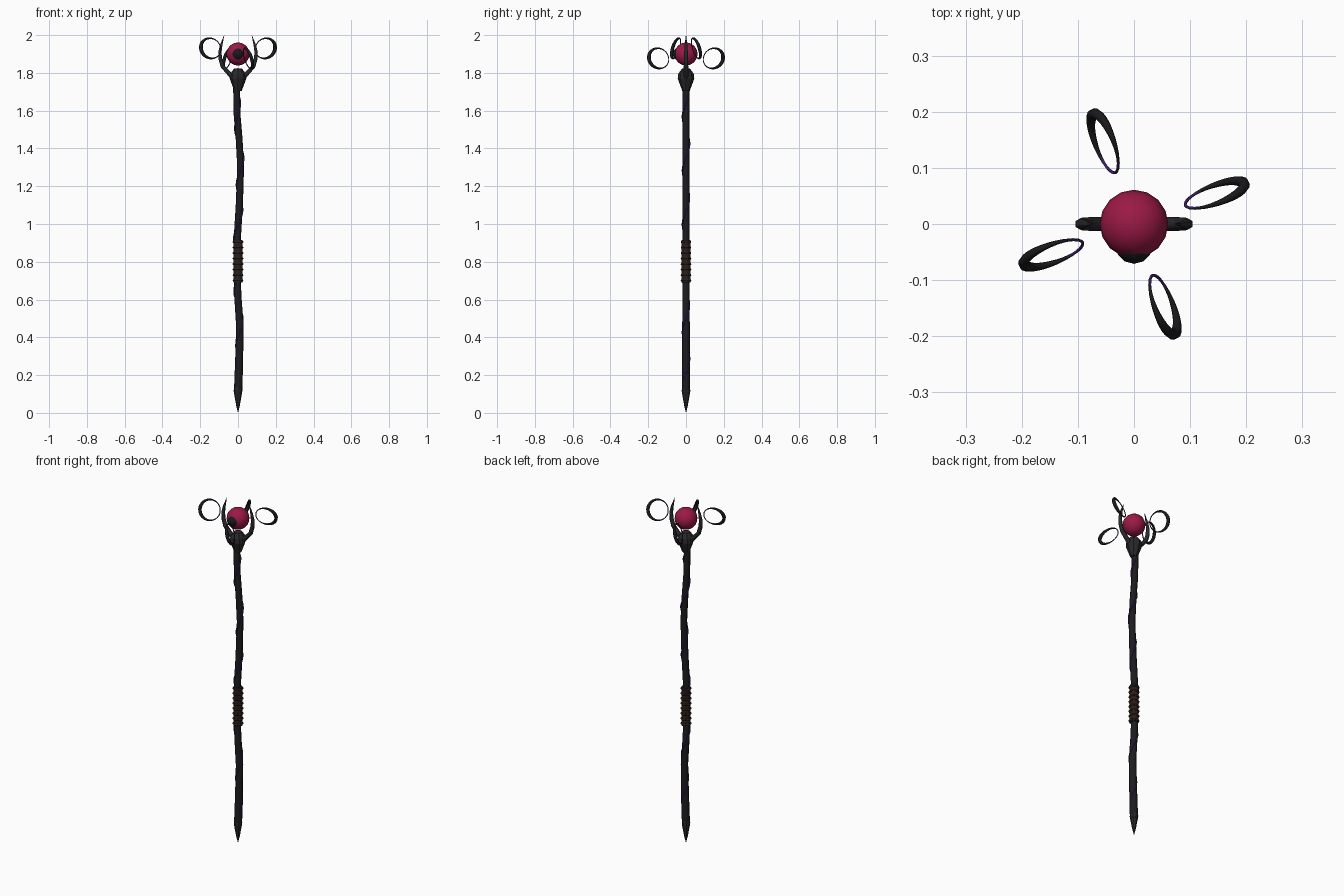
import bpy, bmesh, math
from mathutils import Vector, Matrix

if "Cube" in bpy.data.objects:
    bpy.data.objects.remove(bpy.data.objects["Cube"])

TAU = 2 * math.pi


def mat(name, col):
    m = bpy.data.materials.new(name)
    m.diffuse_color = (*col, 1)
    m.use_nodes = True
    m.node_tree.nodes["Principled BSDF"].inputs["Base Color"].default_value = m.diffuse_color
    return m


WOOD = mat("dark_wood", (0.012, 0.011, 0.014))
IRON = mat("dark_iron", (0.022, 0.022, 0.026))
LEATHER = mat("leather", (0.025, 0.013, 0.009))
VIOLET = mat("violet", (0.06, 0.015, 0.16))
CRIMSON = mat("crimson", (0.33, 0.01, 0.06))
BLACK = mat("black", (0.01, 0.01, 0.012))


def tube(name, pts, radii, material, res=2, cyclic=False):
    """Tube through points with a radius at each one, turned into a mesh."""
    cu = bpy.data.curves.new(name, 'CURVE')
    cu.dimensions = '3D'
    cu.bevel_depth = 1.0
    cu.bevel_resolution = res
    cu.use_fill_caps = True
    sp = cu.splines.new('POLY')
    sp.points.add(len(pts) - 1)
    for p, co, r in zip(sp.points, pts, radii):
        p.co = (*co, 1)
        p.radius = r
    sp.use_cyclic_u = cyclic
    tmp = bpy.data.objects.new(name + "_curve", cu)
    bpy.context.collection.objects.link(tmp)
    dg = bpy.context.evaluated_depsgraph_get()
    me = bpy.data.meshes.new_from_object(tmp.evaluated_get(dg))
    bpy.data.objects.remove(tmp)
    ob = bpy.data.objects.new(name, me)
    bpy.context.collection.objects.link(ob)
    me.materials.clear()
    me.materials.append(material)
    return ob


def lathe(name, profile, material, sides=8):
    """Faceted solid of revolution about z."""
    bm = bmesh.new()
    vs = [bm.verts.new((r, 0, z)) for r, z in profile]
    es = [bm.edges.new(e) for e in zip(vs, vs[1:])]
    bmesh.ops.spin(bm, geom=vs + es, axis=(0, 0, 1), cent=(0, 0, 0),
                   angle=TAU, steps=sides)
    bmesh.ops.remove_doubles(bm, verts=bm.verts, dist=1e-5)
    bmesh.ops.recalc_face_normals(bm, faces=bm.faces)
    me = bpy.data.meshes.new(name)
    bm.to_mesh(me)
    bm.free()
    me.materials.append(material)
    ob = bpy.data.objects.new(name, me)
    bpy.context.collection.objects.link(ob)
    return ob


def ball(name, r, loc, material, seg, rings):
    bpy.ops.mesh.primitive_uv_sphere_add(segments=seg, ring_count=rings, radius=r, location=loc)
    ob = bpy.context.object
    ob.name = name
    ob.data.materials.append(material)
    bpy.ops.object.shade_smooth()
    return ob


# Slightly crooked shaft: (z, x offset, radius)
SHAFT = [(0.10, 0, .022), (0.28, .006, .021), (0.46, .010, .020), (0.62, -.001, .019),
         (0.72, -.004, .019), (0.92, -.004, .019), (1.10, .007, .019), (1.30, .014, .018),
         (1.45, .006, .018), (1.58, -.005, .018), (1.74, -.008, .018)]
tube("shaft", [(x, 0, z) for z, x, r in SHAFT], [r for z, x, r in SHAFT], WOOD)
lathe("foot_spike", [(0, 0), (.010, .04), (.023, .115), (.021, .14), (0, .14)], IRON)


def shaft_x(z):
    for (z0, x0, _), (z1, x1, _) in zip(SHAFT, SHAFT[1:]):
        if z0 <= z <= z1:
            return x0 + (x1 - x0) * (z - z0) / (z1 - z0)
    return 0


# Violet vein spiralling up the shaft
vein = []
for i in range(133):
    z = 0.18 + 1.50 * i / 132
    t = TAU * (z - 1.14) / 0.285
    vein.append((shaft_x(z) - .019 * math.sin(t), .019 * math.cos(t), z))
tube("spiral_vein", vein, [.004] * len(vein), VIOLET, res=1)

# Leather grip with raised bands
lathe("grip", [(0, .69), (.024, .69), (.024, .915), (0, .915)], LEATHER, 12)
for i in range(8):
    bpy.ops.mesh.primitive_torus_add(major_radius=.0225, minor_radius=.0065, major_segments=14,
                                     minor_segments=6, location=(0, 0, .70 + i * .0292))
    band = bpy.context.object
    band.name = f"grip_band_{i + 1}"
    band.data.materials.append(IRON if i in (0, 7) else LEATHER)

# Head knob
lathe("head_knob", [(0, 1.705), (.020, 1.705), (.033, 1.74), (.044, 1.77), (.041, 1.795),
                    (.022, 1.822), (0, 1.825)], IRON)

# Two claws holding the orb
for side, s in (("left", -1), ("right", 1)):
    path = [(.02, 1.765), (.055, 1.805), (.082, 1.835), (.094, 1.875), (.096, 1.91),
            (.088, 1.95), (.073, 2.0)]
    tube(f"{side}_claw", [(s * x, 0, z) for x, z in path],
         [.014, .013, .012, .011, .010, .007, .0008], IRON, res=1)

# Orb with dark pupil on the front
ball("orb", .061, (0, 0, 1.90), CRIMSON, 16, 12)
ball("pupil", .033, (0, -.038, 1.90), BLACK, 12, 8)

# Four tilted crescent rings floating around the orb
N = 28
for k in range(4):
    turn = Matrix.Rotation(math.radians(20 + 90 * k), 3, 'Z')
    lean = math.radians(17)
    height = 1.93 if k % 2 == 0 else 1.877

    def ring_point(a, r):
        u, v = r * math.cos(a), r * math.sin(a)
        p = turn @ Vector((.153 + u, -v * math.sin(lean), v * math.cos(lean)))
        return p + Vector((0, 0, height))

    angles = [TAU * i / N for i in range(N)]
    tube(f"crescent_ring_{k + 1}", [ring_point(a, .056) for a in angles],
         [.002 + .008 * ((1 + math.cos(a)) / 2) ** 1.5 for a in angles], BLACK, res=1, cyclic=True)
    arc = [math.radians(95 + 170 * i / 16) for i in range(17)]
    tube(f"ring_glow_{k + 1}", [ring_point(a, .0555) for a in arc], [.0027] * 17, VIOLET, res=1)
